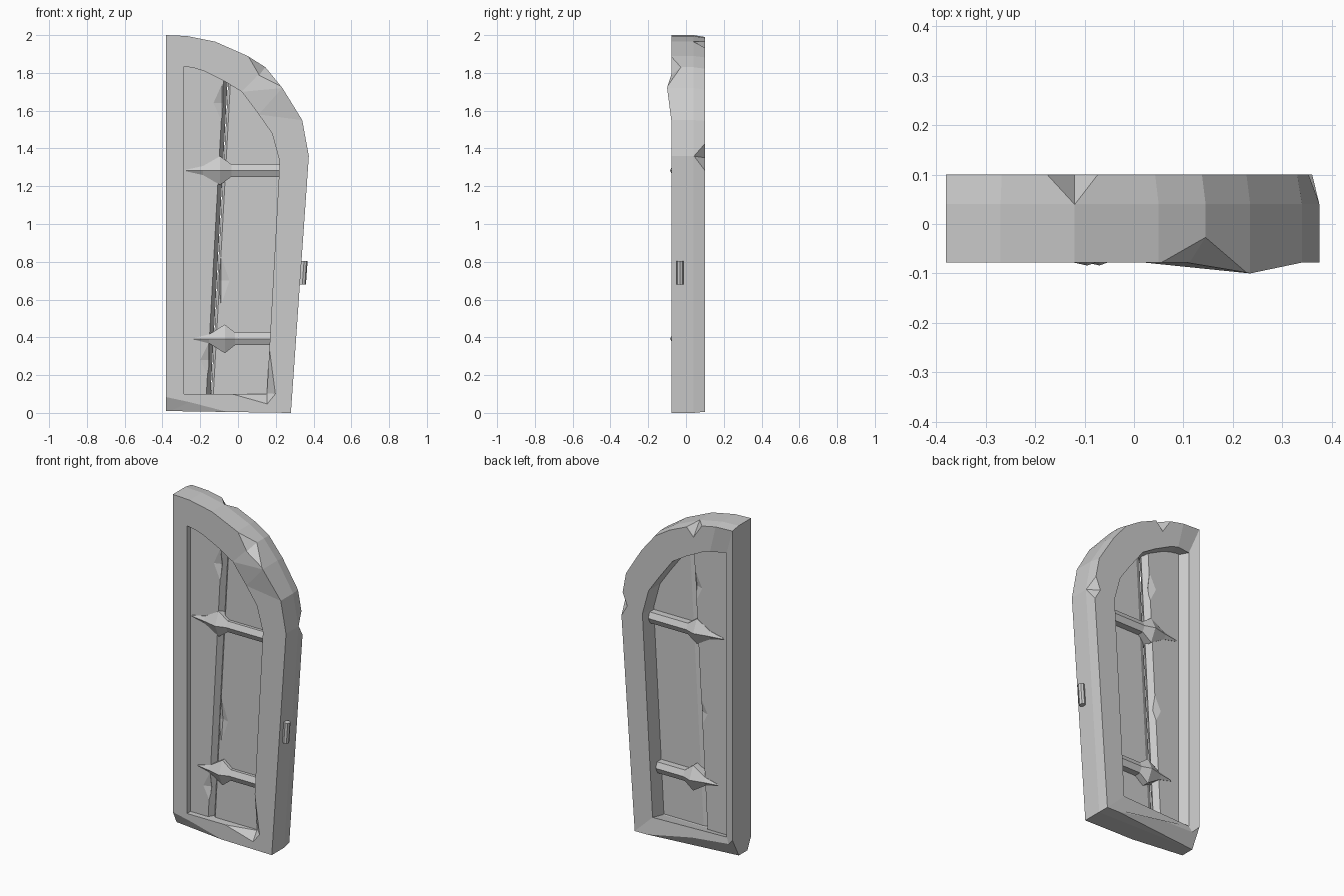
import bpy, bmesh, math
from mathutils import Vector

cube = bpy.data.objects.get("Cube")
if cube:
    bpy.data.objects.remove(cube, do_unlink=True)

grey = bpy.data.materials.new("plain grey")
grey.use_nodes = True
grey.diffuse_color = (0.6, 0.6, 0.6, 1)
grey.node_tree.nodes["Principled BSDF"].inputs["Base Color"].default_value = (0.6, 0.6, 0.6, 1)


def finish(bm, name):
    bmesh.ops.recalc_face_normals(bm, faces=bm.faces)
    mesh = bpy.data.meshes.new(name)
    bm.to_mesh(mesh)
    bm.free()
    mesh.materials.append(grey)
    obj = bpy.data.objects.new(name, mesh)
    bpy.context.collection.objects.link(obj)
    return obj


def ring(bm, points, y):
    return [bm.verts.new((x, y, z)) for x, z in points]


def bridge(bm, a, b):
    """Join two closed loops with quads."""
    n = len(a)
    for i in range(n):
        j = (i + 1) % n
        bm.faces.new((a[i], a[j], b[j], b[i]))


def chip(obj, *points):
    """Knock a faceted notch out of an object."""
    bm = bmesh.new()
    for p in points:
        bm.verts.new(p)
    bmesh.ops.convex_hull(bm, input=bm.verts)
    cutter = finish(bm, "chip_cutter")
    cutter.hide_render = True
    mod = obj.modifiers.new("chip", 'BOOLEAN')
    mod.operation = 'DIFFERENCE'
    mod.solver = 'EXACT'
    mod.object = cutter
    bpy.context.view_layer.objects.active = obj
    bpy.ops.object.modifier_apply(modifier=mod.name)
    bpy.data.objects.remove(cutter, do_unlink=True)


# Arched frame: outer and inner outlines, paired corner by corner
OUTER = [(-.38, .01), (.28, 0), (.375, 1.36), (.34, 1.55), (.235, 1.72),
         (.145, 1.83), (.05, 1.89), (-.12, 1.965), (-.27, 1.995), (-.38, 2)]
INNER = [(-.285, .1), (.153, .1), (.221, 1.33), (.18, 1.48), (.11, 1.58),
         (.02, 1.7), (-.07, 1.755), (-.18, 1.81), (-.23, 1.825), (-.285, 1.835)]
FRONT, JAMB, MID, BACK = -.078, .005, .04, .1

bm = bmesh.new()
back_outer = []
for (ox, oz), (ix, iz) in zip(OUTER, INNER):
    bx = ox if ox == -.38 else ox + (ix - ox) * .06
    back_outer.append((bx, oz + (iz - oz) * .06))
back_inner = [(x, z + .02 if z < .2 else z) for x, z in INNER]
loops = [ring(bm, INNER, FRONT), ring(bm, OUTER, FRONT), ring(bm, OUTER, MID),
         ring(bm, back_outer, BACK), ring(bm, back_inner, BACK), ring(bm, INNER, JAMB)]
loops[1][4].co.y = -.1   # swollen corner beside the large chip
for i in (0, -1):        # straight stile is splayed at the back
    loops[4][i].co.x, loops[4][i].co.y = -.325, .076
for i in range(6):
    bridge(bm, loops[i], loops[(i + 1) % 6])
bmesh.ops.triangulate(bm, faces=[f for f in bm.faces if loops[1][4] in f.verts])
frame = finish(bm, "frame")

# Broken corners of the frame
chip(frame, (.05, -.08, 1.892), (.237, -.102, 1.722), (.146, -.025, 1.832),
     (.11, -.082, 1.785), (.2, -.2, 1.94))
chip(frame, (-.19, .102, 1.985), (-.06, .102, 1.945), (-.12, .038, 1.967),
     (-.12, .102, 1.88), (-.1, .2, 2.06))
chip(frame, (.362, .102, 1.45), (.372, .102, 1.26), (.377, .04, 1.36),
     (.32, .102, 1.35), (.46, .2, 1.36))
chip(frame, (-.04, -.08, .1), (.155, -.08, .045), (.2, -.08, .1), (.167, -.08, .35),
     (.152, -.035, .104), (.13, -.2, .15))
chip(frame, (-.39, -.08, .09), (-.39, -.035, -.005), (0, -.08, -.005),
     (-.25, -.08, .06), (-.45, -.2, -.05))
chip(frame, (-.39, .102, .13), (-.39, .03, -.005), (.27, .102, -.005), (-.5, .2, -.06))


# Planks behind the frame opening; one long edge is worn to a blunt point
def plank(name, outline, front, back, worn, front_wear, back_wear):
    bm = bmesh.new()
    a, m, b = [ring(bm, outline, y) for y in (front, (front + back) / 2, back)]
    for i in worn:
        a[i].co.x += front_wear
        b[i].co.x += back_wear
    bm.faces.new(a)
    bm.faces.new(b)
    bridge(bm, a, m)
    bridge(bm, m, b)
    return finish(bm, name)


narrow_plank = plank("narrow_plank", [(-.29, .09), (-.146, .09), (-.055, 1.76),
                     (-.18, 1.82), (-.29, 1.84)], -.045, .03, (1, 2), -.022, -.02)
wide_plank = plank("wide_plank", [(-.143, .09), (.16, .09), (.226, 1.33), (.185, 1.48),
                   (.115, 1.59), (.02, 1.71), (-.052, 1.75)], -.03, -.008, (0, 6), .012, .03)


# Nicks along the plank edges
def nick(obj, x, y, z, side, height):
    out = .06 if y > 0 else -.06
    chip(obj, (x, y, z + height), (x, y, z - height),
         (x - side * .045, y, z), (x, y - out * .25, z), (x + side * .08, y + out, z))


nick(narrow_plank, -.085, -.045, 1.64, 1, .1)
nick(narrow_plank, -.155, -.045, .28, 1, .09)
nick(narrow_plank, -.12, .03, .8, 1, .09)
nick(narrow_plank, -.085, .03, 1.55, 1, .09)
nick(wide_plank, -.09, -.03, .7, -1, .13)


# Spear-shaped hinge straps, ridged on both sides
def strap(name, z, root, neck, wide, tip):
    bm = bmesh.new()
    centre, edge = -.008, .04
    rings = []
    for x, half, ridge in ((root, .033, .056), (neck, .033, .056), (wide, .076, .076),
                           ((wide + tip) / 2, .024, .056), (tip, .004, .042)):
        section = [(-ridge, 0), (-edge, half), (edge, half),
                   (ridge, 0), (edge, -half), (-edge, -half)]
        rings.append([bm.verts.new((x, centre + y, z + h)) for y, h in section])
    for a, b in zip(rings, rings[1:]):
        bridge(bm, a, b)
    bm.faces.new(rings[0])
    bm.faces.new(rings[-1])
    return finish(bm, name)


strap("upper_hinge_strap", 1.283, .235, -.035, -.095, -.275)
strap("lower_hinge_strap", .392, .18, -.015, -.07, -.235)

# Small latch pin on the slanted edge
bm = bmesh.new()
bmesh.ops.create_cone(bm, cap_ends=True, segments=8, radius1=.019, radius2=.019, depth=.125)
latch = finish(bm, "latch_pin")
latch.location = Vector((.345, -.031, .742))
latch.rotation_euler = (0, math.atan2(.095, 1.36), 0)
